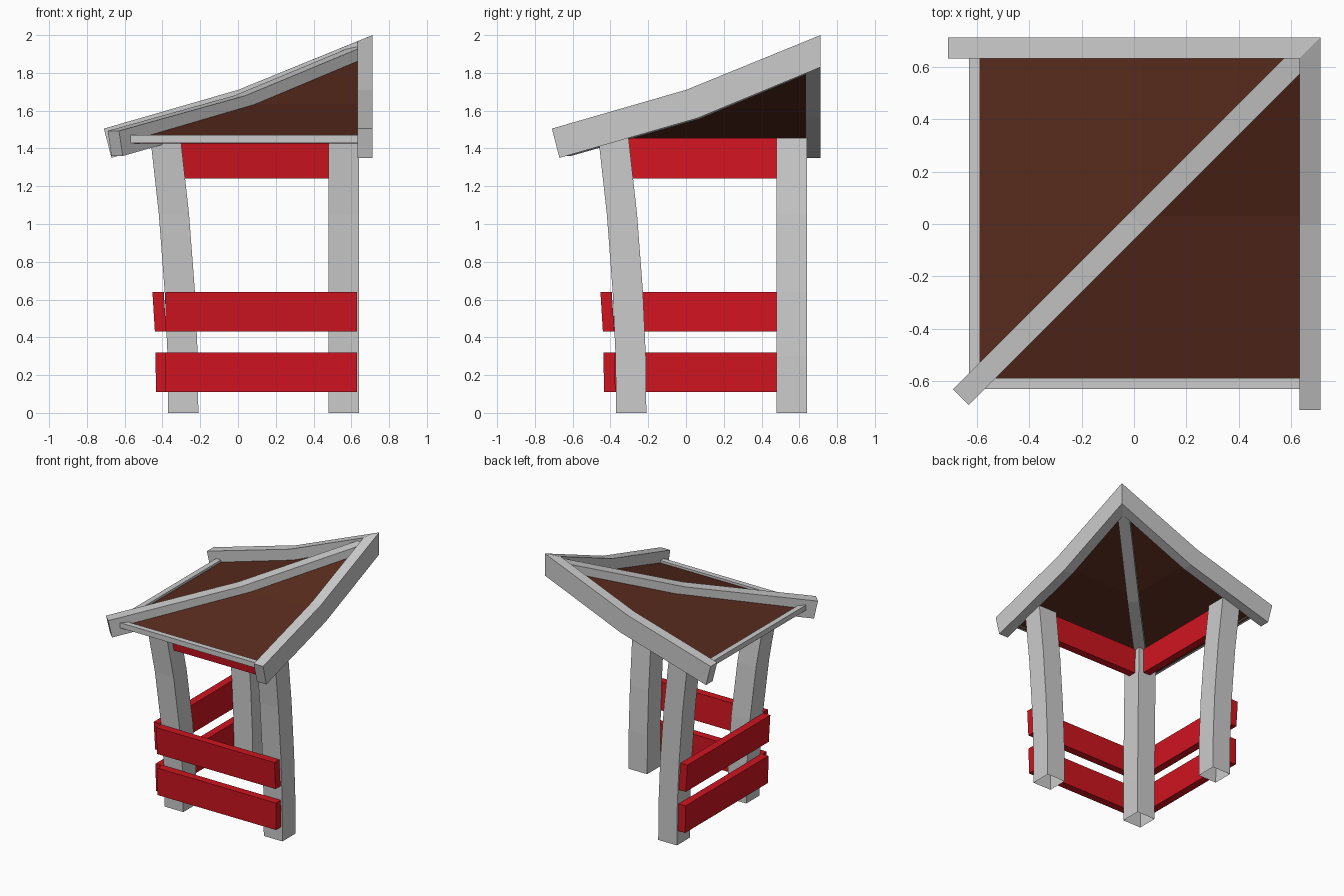
import bpy, bmesh

if "Cube" in bpy.data.objects:
    bpy.data.objects.remove(bpy.data.objects["Cube"])


def material(name, rgb):
    m = bpy.data.materials.new(name)
    m.diffuse_color = (*rgb, 1)
    m.use_nodes = True
    m.node_tree.nodes["Principled BSDF"].inputs["Base Color"].default_value = m.diffuse_color
    return m


RED = material("red_paint", (0.62, 0.007, 0.014))
BROWN = material("brown_roof", (0.095, 0.023, 0.012))


def loft(name, rings, mat=None, swap=False, open_start=False):
    """Skin equal-length rings of points; swap mirrors across the x = y plane."""
    bm = bmesh.new()
    vs = [[bm.verts.new((p[1], p[0], p[2]) if swap else p) for p in r] for r in rings]
    n = len(vs[0])
    for a, b in zip(vs, vs[1:]):
        for i in range(n):
            j = (i + 1) % n
            bm.faces.new((a[i], a[j], b[j], b[i]))
    if not open_start:
        bm.faces.new(vs[0])
    bm.faces.new(vs[-1])
    bmesh.ops.remove_doubles(bm, verts=bm.verts, dist=1e-5)
    bmesh.ops.recalc_face_normals(bm, faces=bm.faces)
    me = bpy.data.meshes.new(name)
    bm.to_mesh(me)
    bm.free()
    ob = bpy.data.objects.new(name, me)
    bpy.context.collection.objects.link(ob)
    if mat:
        me.materials.append(mat)
    return ob


def pair(names, rings, mat=None, **kw):
    for name, swap in zip(names, (False, True)):
        loft(name, rings, mat, swap, **kw)


# Posts: curved outwards, 0.16 square
CURVE = [(0, 0), (0.3, 0.003), (0.64, 0.018), (1.05, 0.049), (1.455, 0.094)]


def post_rings(x, y, lean_x, lean_y):
    h = 0.08
    rings = []
    for z, d in CURVE:
        cx, cy = x - d * lean_x, y - d * lean_y
        rings.append([(cx - h, cy - h, z), (cx + h, cy - h, z),
                      (cx + h, cy + h, z), (cx - h, cy + h, z)])
    return rings


loft("corner_post", post_rings(-0.29, -0.29, 1, 1), open_start=True)
pair(("right_post", "back_post"), post_rings(0.56, -0.29, 0, 1), open_start=True)


# Railing boards and header boards, leaning with the posts
def board(label, x0, x1, z0, z1, y0, y1, t):
    def end(x):
        return [(x, y0, z0), (x, y0 + t, z0), (x, y1 + t, z1), (x, y1, z1)]
    pair(("front_" + label, "left_" + label), [end(x0), end(x1)], RED)


board("lower_rail", -0.385, 0.63, 0.11, 0.32, -0.434, -0.437, 0.06)
board("upper_rail", -0.385, 0.63, 0.43, 0.64, -0.44, -0.453, 0.06)
board("header", -0.31, 0.50, 1.24, 1.455, -0.385, -0.405, 0.06)

# Bent roof panels, meeting along the diagonal
T = 0.02
panel = []
for y, z in [(-0.61, 1.446), (0.03, 1.634), (0.64, 1.89)]:
    panel.append([(y, y, z), (0.64, y, z), (0.64, y, z - T), (y, y, z - T)])
pair(("front_roof_panel", "left_roof_panel"), panel, BROWN)

# Eave trims
pair(("front_eave_trim", "left_eave_trim"),
     [[(x, -0.63, 1.43), (x, -0.588, 1.43), (x, -0.588, 1.47), (x, -0.63, 1.47)]
      for x in (-0.6, 0.635)])

# Hip beam along the diagonal
W = 0.03
hip = []
for s, top, sb, bot in [(-0.66, 1.493, -0.64, 1.36), (0.01, 1.68, 0.04, 1.555),
                        (0.66, 1.95, 0.66, 1.815)]:
    hip.append([(s - W, s + W, top), (s + W, s - W, top),
                (sb + W, sb - W, bot), (sb - W, sb + W, bot)])
loft("hip_beam", hip)

# Gable beams, mitred at the peak
IN, OUT = 0.632, 0.712
pair(("right_gable_beam", "back_gable_beam"), [
    [(IN, -0.71, 1.505), (OUT, -0.71, 1.505), (OUT, -0.67, 1.35), (IN, -0.67, 1.35)],
    [(IN, 0, 1.71), (OUT, 0, 1.71), (OUT, 0.06, 1.56), (IN, 0.06, 1.56)],
    [(IN, IN, 1.967), (OUT, OUT, 2.0), (OUT, OUT, 1.83), (IN, IN, 1.797)]])
